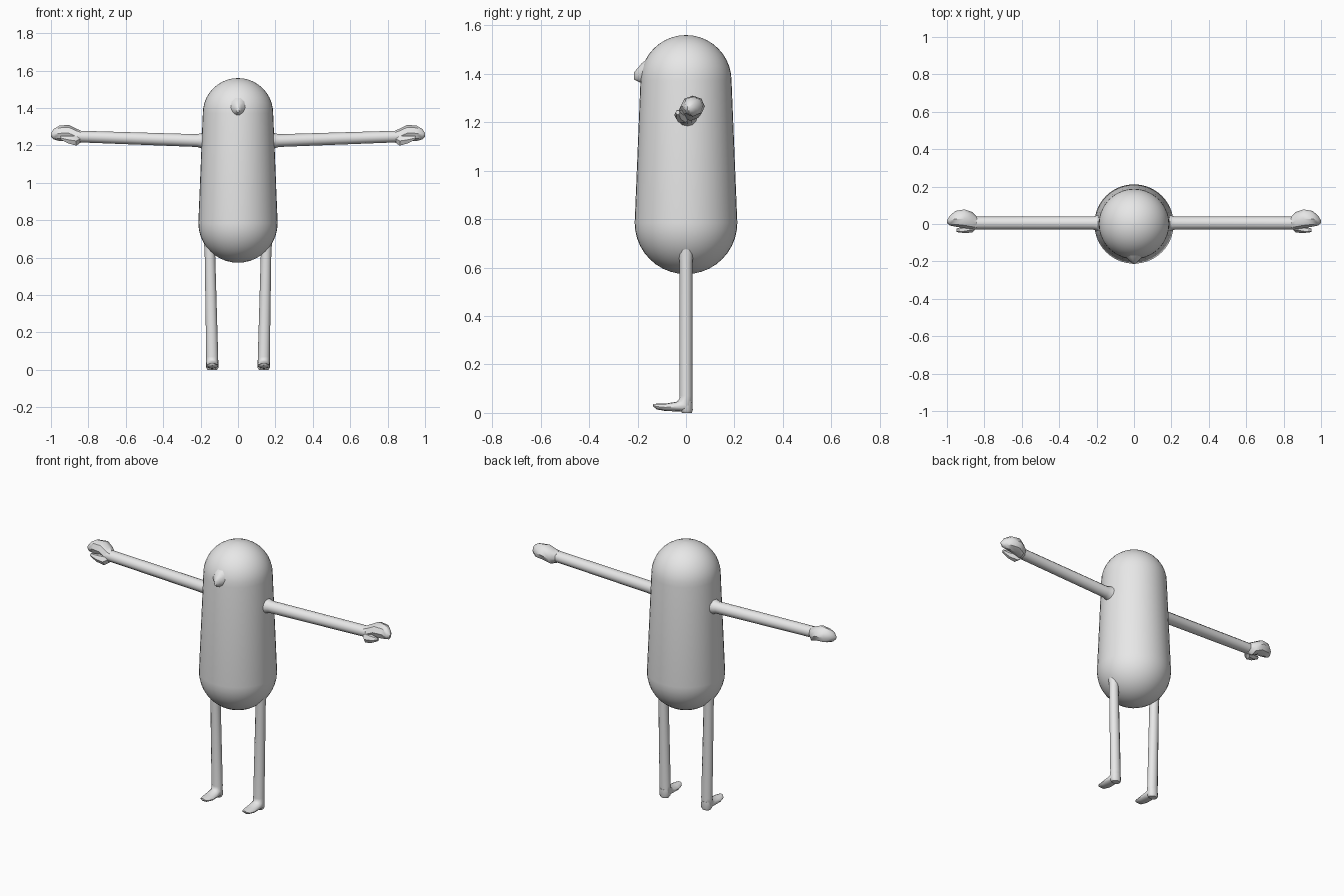
import bpy, bmesh, math
from mathutils import Vector

cube = bpy.data.objects.get("Cube")
if cube:
    bpy.data.objects.remove(cube, do_unlink=True)

GREY = (0.8, 0.8, 0.8, 1)
mat = bpy.data.materials.new("plain grey")
mat.use_nodes = True
mat.diffuse_color = GREY
mat.node_tree.nodes["Principled BSDF"].inputs["Base Color"].default_value = GREY


def loft(name, across, stations, sides=12, side=1, angle=50):
    """Skin elliptical rings: (centre, direction, radius across, radius up)."""
    bm = bmesh.new()
    u = Vector(across)
    rings = []
    for centre, direction, ru, rv in stations:
        v = Vector(direction).normalized().cross(u)
        ring = []
        for i in range(sides):
            a = math.tau * i / sides
            p = Vector(centre) + u * ru * math.cos(a) + v * rv * math.sin(a)
            ring.append(bm.verts.new((p.x * side, p.y, p.z)))
        rings.append(ring)
    for low, high in zip(rings, rings[1:]):
        for i in range(sides):
            j = (i + 1) % sides
            bm.faces.new((low[i], low[j], high[j], high[i]))
    bm.faces.new(rings[0])
    bm.faces.new(rings[-1])
    bmesh.ops.recalc_face_normals(bm, faces=bm.faces)
    mesh = bpy.data.meshes.new(name)
    bm.to_mesh(mesh)
    bm.free()
    mesh.materials.append(mat)
    obj = bpy.data.objects.new(name, mesh)
    bpy.context.collection.objects.link(obj)
    bpy.ops.object.select_all(action="DESELECT")
    obj.select_set(True)
    bpy.context.view_layer.objects.active = obj
    bpy.ops.object.shade_smooth_by_angle(angle=math.radians(angle))


X, Y, Z = (1, 0, 0), (0, 1, 0), (0, 0, 1)
FRONT, DOWN = (0, -1, 0), (0, 0, -1)

# Body: capsule with a wider lower dome and a narrower upper dome
body = []
STEPS = 10
for i in range(STEPS + 1):
    a = math.pi / 2 * (i / STEPS - 1)
    r = max(0.212 * math.cos(a), 0.002)
    body.append(((0, 0, 0.785 + 0.212 * math.sin(a)), Z, r, r))
for i in range(STEPS + 1):
    a = math.pi / 2 * i / STEPS
    r = max(0.188 * math.cos(a), 0.002)
    body.append(((0, 0, 1.372 + 0.188 * math.sin(a)), Z, r, r))
loft("body", X, body, sides=40)

# Nose: short blunt beak flaring into the face
loft("nose", X, [
    ((0, -0.15, 1.405), FRONT, 0.06, 0.065),
    ((0, -0.182, 1.403), FRONT, 0.038, 0.044),
    ((0, -0.2, 1.396), FRONT, 0.02, 0.028),
    ((0, -0.214, 1.392), FRONT, 0.007, 0.017),
], sides=10)

for label, s in (("left", 1), ("right", -1)):
    # Arm with a flared shoulder
    loft(label + "_arm", Y, [
        ((0.15, 0.005, 1.225), X, 0.06, 0.06),
        ((0.19, 0.005, 1.225), X, 0.042, 0.042),
        ((0.22, 0.005, 1.226), X, 0.035, 0.034),
        ((0.86, 0.005, 1.248), X, 0.034, 0.031),
    ], side=s)

    # Mitten-like hand and separate thumb
    loft(label + "_hand", Y, [
        ((0.84, 0.005, 1.247), X, 0.034, 0.032),
        ((0.865, 0.018, 1.248), X, 0.046, 0.042),
        ((0.905, 0.028, 1.266), X, 0.05, 0.044),
        ((0.955, 0.028, 1.265), X, 0.042, 0.041),
        ((0.985, 0.018, 1.26), X, 0.026, 0.028),
        ((1.0, 0.012, 1.257), X, 0.007, 0.01),
    ], sides=8, side=s, angle=40)
    loft(label + "_thumb", Y, [
        ((0.845, 0.0, 1.235), X, 0.026, 0.026),
        ((0.865, -0.016, 1.224), X, 0.03, 0.029),
        ((0.91, -0.03, 1.231), X, 0.018, 0.022),
        ((0.95, -0.034, 1.241), X, 0.009, 0.01),
    ], sides=6, side=s, angle=40)

    # Leg bending into a slim forward foot
    loft(label + "_leg", X, [
        ((0.15, 0, 0.72), DOWN, 0.034, 0.034),
        ((0.15, 0, 0.62), DOWN, 0.028, 0.027),
        ((0.138, 0, 0.07), DOWN, 0.032, 0.027),
        ((0.138, -0.002, 0.03), (0, -1, -1), 0.033, 0.037),
        ((0.138, -0.04, 0.026), FRONT, 0.034, 0.02),
        ((0.138, -0.085, 0.023), FRONT, 0.034, 0.015),
        ((0.138, -0.12, 0.026), FRONT, 0.026, 0.012),
        ((0.138, -0.136, 0.032), FRONT, 0.012, 0.005),
    ], side=s)
    # Heel pad under the ankle
    loft(label + "_heel", X, [
        ((0.138, 0.002, 0.05), DOWN, 0.03, 0.025),
        ((0.138, 0.002, 0.012), DOWN, 0.033, 0.026),
        ((0.138, 0.004, 0), DOWN, 0.025, 0.02),
    ], side=s)
